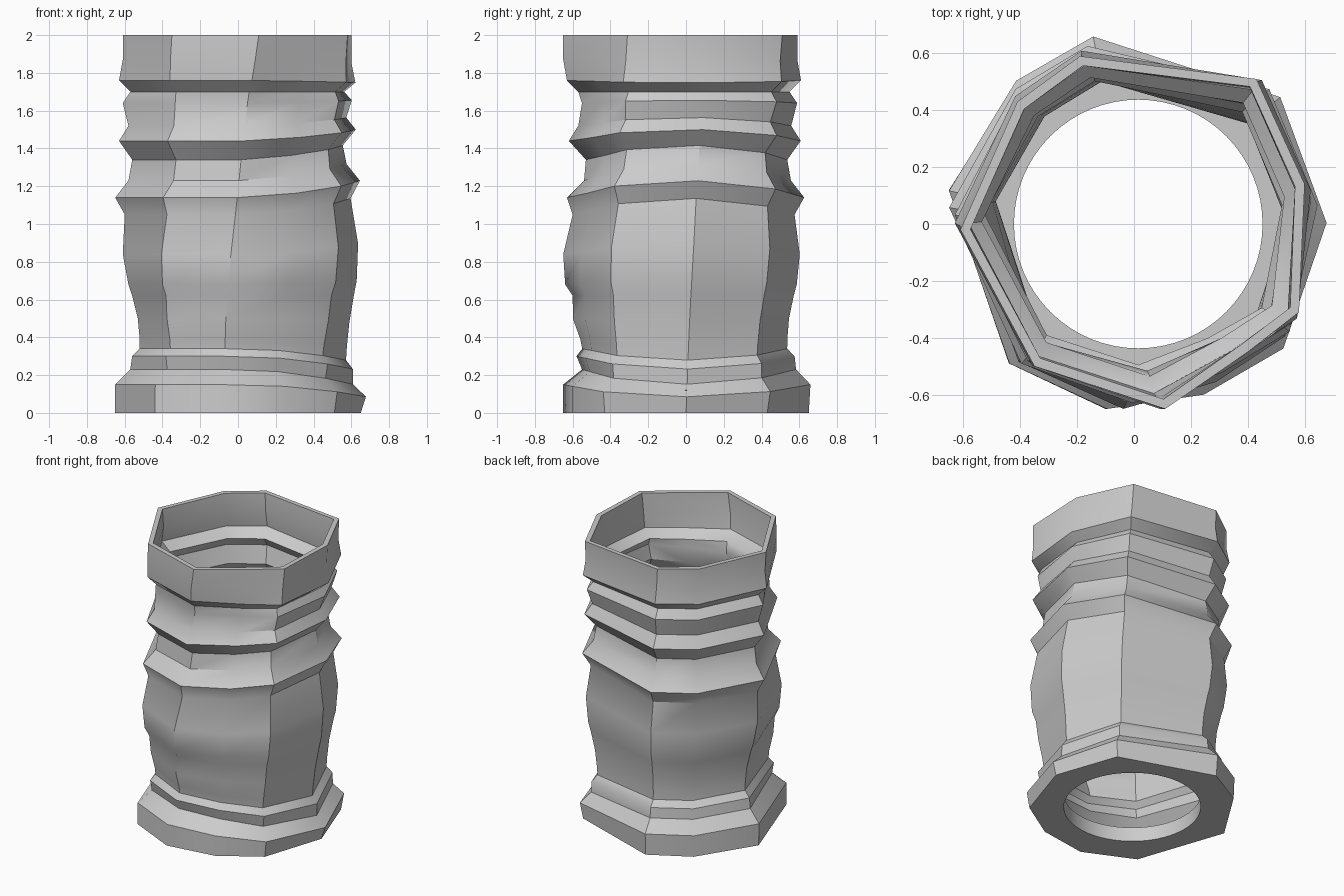
import bpy
import bmesh
import math
from mathutils import Vector

if "Cube" in bpy.data.objects:
    bpy.data.objects.remove(bpy.data.objects["Cube"], do_unlink=True)

WALL = 0.035
FLOOR = 0.1
HOLE_RADIUS = 0.437
HOLE_X = 0.015
HOLE_SIDES = 64

# Folds from foot to rim: height, reach on the model's right, reach on the front
FOLDS = [(0, .65, .65), (.15, .65, .65), (.23, .57, .55), (.3, .56, .58), (.34, .52, .55),
         (.39, .52, .56), (.5, .53, .6), (.62, .56, .6), (.68, .58, .64), (.84, .61, .65),
         (1.05, .6, .6), (1.14, .65, .63), (1.23, .58, .54), (1.34, .56, .53),
         (1.44, .63, .62), (1.52, .58, .57), (1.64, .61, .55), (1.7, .57, .57),
         (1.76, .63, .63), (1.87, .61, .65), (2, .61, .65)]

# Corner outlines at the foot and the rim; the tube twists between them
FOOT = [(-.44, -.49), (-.1, -.65), (.24, -.6), (.51, -.43), (.65, 0),
        (.5, .43), (-.14, .65), (-.41, .5), (-.65, .12)]
RIM = [(-.35, -.5), (.11, -.65), (.4, -.45), (.58, -.31), (.6, .14),
       (.43, .51), (-.19, .59), (-.41, .43), (-.61, -.02)]


def fold_reach(fold, heading):
    """Blend the reach of the four sides in the given direction."""
    height, right, front = fold
    bulge = 0.06 * math.sin(math.pi * min(height, 1))
    left = right + bulge
    back = right + bulge / 2 - 0.03 * min(height, 1)
    side = left if heading.x > 0 else right
    end = back if heading.y > 0 else front
    return side * heading.x ** 2 + end * heading.y ** 2


def fold_height(fold, heading):
    """Tilt the folds on the model's left, keeping foot and rim level."""
    height = fold[0]
    fade = min(1, height / 0.2, (2 - height) / 0.3)
    lift = 0.09 * fade * math.sin(math.pi * (height - 0.6) / 1.1)
    return height + lift * max(0, heading.x) ** 2


def skin_point(corner, ring, inner):
    fold = FOLDS[ring]
    foot, rim = Vector(FOOT[corner]), Vector(RIM[corner])
    twist = (fold[0] / 2) ** 1.4
    base = foot.lerp(rim, twist)
    heading = base.normalized()
    plain = (fold_reach(FOLDS[0], heading) * (1 - twist)
             + fold_reach(FOLDS[-1], heading) * twist)
    spot = base * (fold_reach(fold, heading) / plain)
    height = fold_height(fold, heading)
    if inner:
        spot -= heading * WALL
        height = max(height, FLOOR + 0.02 * ring)
    return (spot.x, spot.y, min(height, 2))


def join_rings(bm, lower, upper):
    for i, vert in enumerate(lower):
        j = (i + 1) % len(lower)
        bm.faces.new((vert, lower[j], upper[j], upper[i]))


def make_skin(bm, inner):
    rings = []
    for ring in range(len(FOLDS)):
        rings.append([bm.verts.new(skin_point(c, ring, inner)) for c in range(len(FOOT))])
    for lower, upper in zip(rings, rings[1:]):
        join_rings(bm, lower, upper)
    return rings


def make_circle(bm, z):
    verts = []
    for i in range(HOLE_SIDES):
        angle = math.tau * i / HOLE_SIDES
        verts.append(bm.verts.new((HOLE_X + HOLE_RADIUS * math.cos(angle),
                                   HOLE_RADIUS * math.sin(angle), z)))
    return verts


def fill_between(bm, outline, circle):
    edges = []
    for loop in (outline, circle):
        for i, vert in enumerate(loop):
            edges.append(bm.edges.get((vert, loop[(i + 1) % len(loop)])))
    bmesh.ops.triangle_fill(bm, use_beauty=True, edges=edges)


# Folded sleeve: outer skin, inner skin and rim
bm = bmesh.new()
outer = make_skin(bm, False)
inner = make_skin(bm, True)
join_rings(bm, outer[-1], inner[-1])

# Floor with a round hole
hole_low = make_circle(bm, 0)
hole_high = make_circle(bm, FLOOR)
join_rings(bm, hole_low, hole_high)
fill_between(bm, outer[0], hole_low)
fill_between(bm, inner[0], hole_high)
bmesh.ops.recalc_face_normals(bm, faces=bm.faces)

mesh = bpy.data.meshes.new("folded_sleeve")
bm.to_mesh(mesh)
bm.free()
sleeve = bpy.data.objects.new("folded_sleeve", mesh)
bpy.context.collection.objects.link(sleeve)

# Plain grey colour
grey = bpy.data.materials.new("plain_grey")
grey.use_nodes = True
colour = (0.6, 0.6, 0.6, 1)
grey.diffuse_color = colour
grey.node_tree.nodes["Principled BSDF"].inputs["Base Color"].default_value = colour
mesh.materials.append(grey)

# Soft folds, crisp corners
bpy.ops.object.select_all(action="DESELECT")
sleeve.select_set(True)
bpy.context.view_layer.objects.active = sleeve
bpy.ops.object.shade_smooth_by_angle(angle=math.radians(35))
